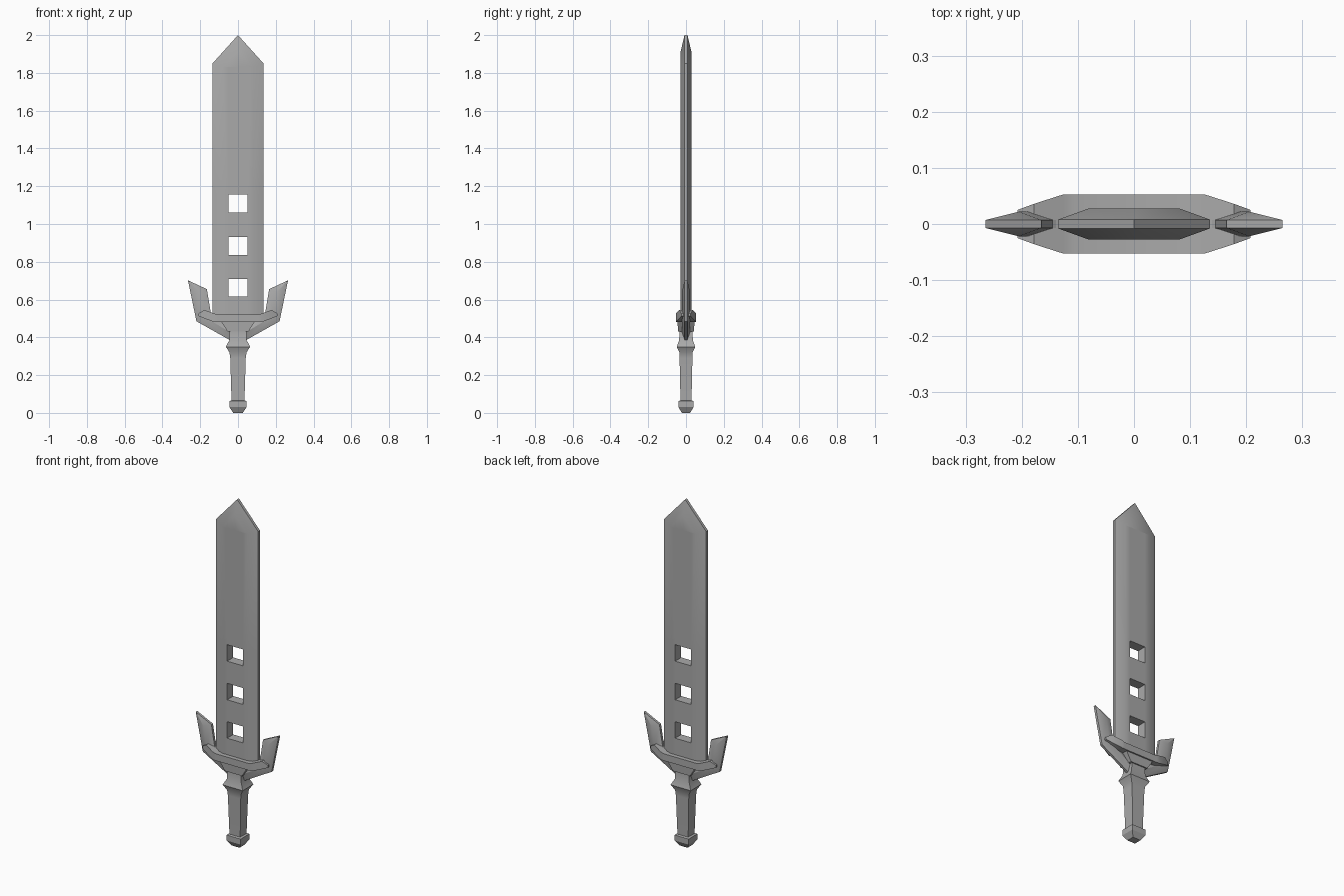
import bpy, bmesh, math

if "Cube" in bpy.data.objects:
    bpy.data.objects.remove(bpy.data.objects["Cube"], do_unlink=True)

steel = bpy.data.materials.new("grey_steel")
steel.use_nodes = True
GREY = (0.4, 0.4, 0.4, 1)
steel.diffuse_color = GREY
steel.node_tree.nodes["Principled BSDF"].inputs["Base Color"].default_value = GREY


def finish(name, bm, angle=30):
    """Clean the mesh and make a smooth-shaded object with sharp corners."""
    bmesh.ops.remove_doubles(bm, verts=bm.verts, dist=0.0005)
    bmesh.ops.recalc_face_normals(bm, faces=bm.faces)
    mesh = bpy.data.meshes.new(name)
    bm.to_mesh(mesh)
    bm.free()
    obj = bpy.data.objects.new(name, mesh)
    bpy.context.collection.objects.link(obj)
    mesh.materials.append(steel)
    bpy.ops.object.select_all(action='DESELECT')
    obj.select_set(True)
    bpy.context.view_layer.objects.active = obj
    bpy.ops.object.shade_smooth_by_angle(angle=math.radians(angle))
    return obj


def face(bm, *points):
    bm.faces.new([bm.verts.new(p) for p in points])


def loft(name, rings):
    """Skin closed rings of equal length and cap both ends."""
    bm = bmesh.new()
    for a, b in zip(rings, rings[1:]):
        for i in range(len(a)):
            j = (i + 1) % len(a)
            face(bm, a[i], a[j], b[j], b[i])
    face(bm, *rings[0])
    face(bm, *rings[-1])
    return finish(name, bm)


def box_ring(hx, hy, z):
    return [(-hx, -hy, z), (hx, -hy, z), (hx, hy, z), (-hx, hy, z)]


# Blade: flat middle, bevelled rims, pointed tip and three square windows
EDGE, FLAT, WINDOW = 0.135, 0.08, 0.05
RIM, THICK = 0.008, 0.028
levels = [0.49, 0.615, 0.71, 0.837, 0.932, 1.06, 1.155, 1.83]
bm = bmesh.new()
for sx in (-1, 1):
    for sy in (-1, 1):
        rim, flat = sy * RIM, sy * THICK
        for row, (lo, hi) in enumerate(zip(levels, levels[1:])):
            top = 1.85 if row == len(levels) - 2 else hi
            face(bm, (sx * FLAT, flat, lo), (sx * EDGE, rim, lo),
                 (sx * EDGE, rim, top), (sx * FLAT, flat, hi))
            face(bm, (sx * WINDOW, flat, lo), (sx * FLAT, flat, lo),
                 (sx * FLAT, flat, hi), (sx * WINDOW, flat, hi))
            if row % 2 == 0:
                face(bm, (0, flat, lo), (sx * WINDOW, flat, lo),
                     (sx * WINDOW, flat, hi), (0, flat, hi))
        face(bm, (0, flat, 1.83), (sx * WINDOW, flat, 1.83),
             (sx * FLAT, flat, 1.83), (0, flat, 1.915))
        face(bm, (sx * FLAT, flat, 1.83), (sx * EDGE, rim, 1.85),
             (0, rim, 2), (0, flat, 1.915))
    # narrow side rims
    for lo, hi in list(zip(levels, levels[1:-1] + [1.85])):
        face(bm, (sx * EDGE, -RIM, lo), (sx * EDGE, RIM, lo),
             (sx * EDGE, RIM, hi), (sx * EDGE, -RIM, hi))
    face(bm, (sx * EDGE, -RIM, 1.85), (sx * EDGE, RIM, 1.85), (0, RIM, 2), (0, -RIM, 2))
    # window walls
    for lo, hi in zip(levels[1:-1:2], levels[2::2]):
        face(bm, (sx * WINDOW, -THICK, lo), (sx * WINDOW, THICK, lo),
             (sx * WINDOW, THICK, hi), (sx * WINDOW, -THICK, hi))
        for z in (lo, hi):
            face(bm, (0, -THICK, z), (0, THICK, z),
                 (sx * WINDOW, THICK, z), (sx * WINDOW, -THICK, z))
finish("blade", bm)

# Crossguard: bar with upturned tapering ends, stations are x, bottom, top, depth
half = [(0.107, 0.48, 0.52, 0.053), (0.125, 0.481, 0.526, 0.053),
        (0.178, 0.5, 0.545, 0.036), (0.208, 0.512, 0.527, 0.025)]
stations = [(-x, b, t, d) for x, b, t, d in reversed(half)] + half
loft("crossguard", [[(x, -d, b), (x, d, b), (x, d, t), (x, -d, t)]
                    for x, b, t, d in stations])

# Collar tapering from the crossguard to the grip
loft("guard_collar", [box_ring(0.055, 0.042, 0.43), box_ring(0.09, 0.045, 0.485)])

# Grip with a swollen ring near the top
loft("grip", [box_ring(*s) for s in [
    (0.034, 0.029, 0.06), (0.041, 0.034, 0.29), (0.045, 0.035, 0.32),
    (0.064, 0.049, 0.35), (0.046, 0.036, 0.385), (0.043, 0.035, 0.44)]])

# Pommel
loft("pommel", [box_ring(*s) for s in [
    (0.025, 0.022, 0), (0.045, 0.04, 0.03), (0.045, 0.04, 0.062), (0.036, 0.032, 0.066)]])

# Guard wings: ridged prongs sweeping out and up, stations are outer, ridge, inner (x, z)
prong = [((0.03, 0.378), (0.03, 0.42), (0.03, 0.46)),
         ((0.22, 0.485), (0.185, 0.512), (0.145, 0.535)),
         ((0.265, 0.702), (0.205, 0.64), (0.165, 0.655))]
for side, sx in (("left", 1), ("right", -1)):
    bm = bmesh.new()

    def pt(p, y):
        return (sx * p[0], y, p[1])

    for (o, m, i), (o2, m2, i2) in zip(prong, prong[1:]):
        for y, r in ((-0.007, -0.022), (0.007, 0.022)):
            face(bm, pt(o, y), pt(m, r), pt(m2, r), pt(o2, y))
            face(bm, pt(m, r), pt(i, y), pt(i2, y), pt(m2, r))
        for a, b in ((o, o2), (i, i2)):
            face(bm, pt(a, -0.007), pt(a, 0.007), pt(b, 0.007), pt(b, -0.007))
    for o, m, i in (prong[0], prong[-1]):
        face(bm, pt(o, -0.007), pt(o, 0.007), pt(i, 0.007), pt(i, -0.007))
        for y, r in ((-0.007, -0.022), (0.007, 0.022)):
            face(bm, pt(o, y), pt(m, r), pt(i, y))
    finish(side + "_guard_wing", bm, 40)
